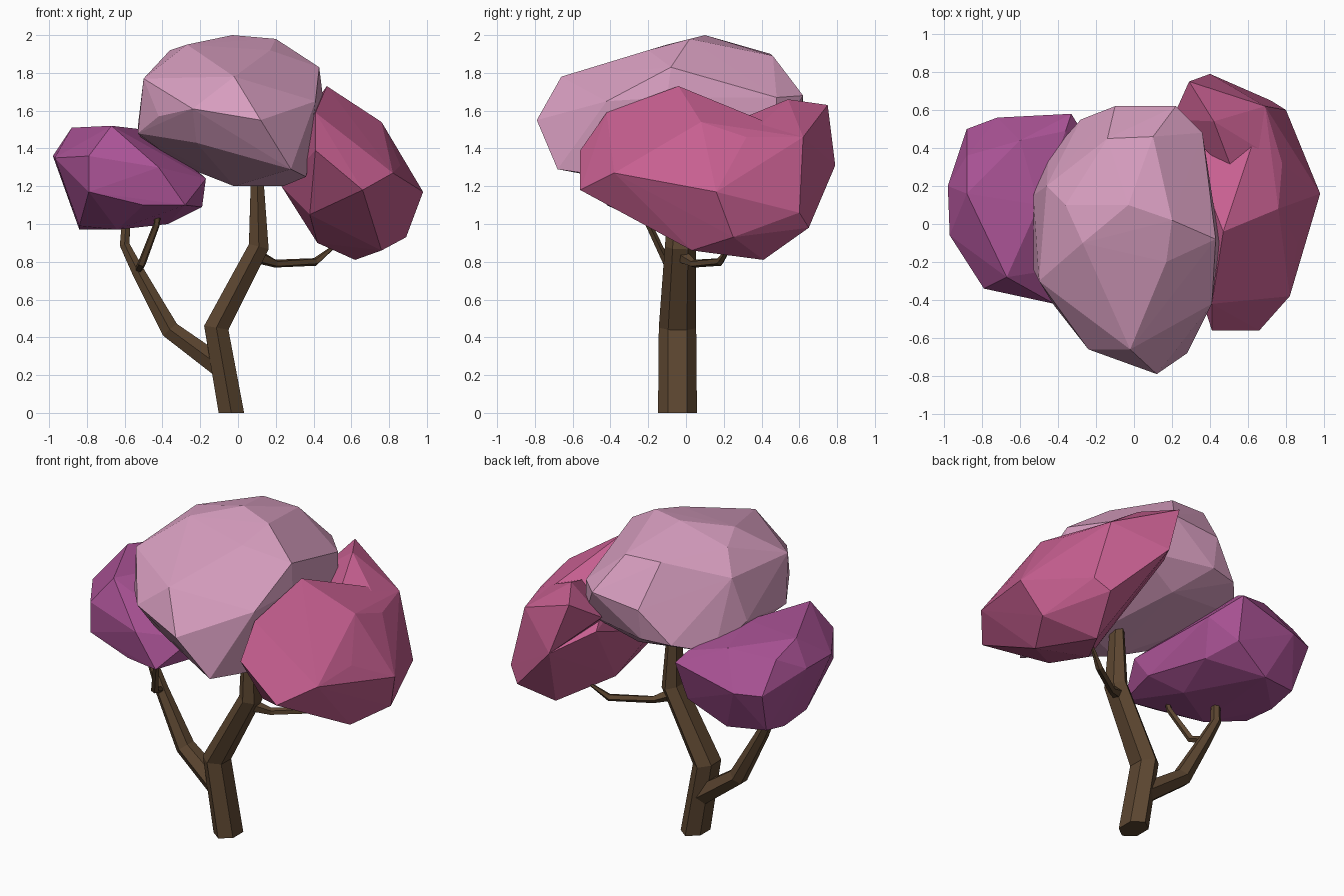
import bpy
import bmesh
from math import cos, sin, tau
from mathutils import Vector

default_cube = bpy.data.objects.get("Cube")
if default_cube:
    bpy.data.objects.remove(default_cube, do_unlink=True)


def make_material(name, red, green, blue):
    material = bpy.data.materials.new(name)
    material.use_nodes = True
    colour = (red, green, blue, 1)
    material.diffuse_color = colour
    shader = material.node_tree.nodes["Principled BSDF"]
    shader.inputs["Base Color"].default_value = colour
    shader.inputs["Roughness"].default_value = 1
    return material


bark = make_material("brown bark", .107, .061, .03)
pale_pink = make_material("pale pink leaves", .69, .345, .53)
deep_pink = make_material("deep pink leaves", .57, .115, .28)
purple = make_material("purple leaves", .40, .085, .30)


def finish_object(name, bm, material):
    """Turn a bmesh into a flat-shaded object of one colour."""
    bmesh.ops.recalc_face_normals(bm, faces=bm.faces[:])
    mesh = bpy.data.meshes.new(name)
    bm.to_mesh(mesh)
    bm.free()
    mesh.materials.append(material)
    obj = bpy.data.objects.new(name, mesh)
    bpy.context.collection.objects.link(obj)
    return obj


def faceted_crown(name, material, corners):
    """Leaf mass: the convex hull of a few corner points."""
    bm = bmesh.new()
    for corner in corners:
        bm.verts.new(corner)
    hull = bmesh.ops.convex_hull(bm, input=bm.verts[:])
    loose = {item for item in hull["geom_interior"] + hull["geom_unused"]
             if isinstance(item, bmesh.types.BMVert)}
    bmesh.ops.delete(bm, geom=list(loose), context="VERTS")
    return finish_object(name, bm, material)


def branch(name, path, radii, sides=6, depth=1.0):
    """Tapered limb: rings lofted along a path, stretched in y by depth."""
    points = [Vector(p) for p in path]
    bm = bmesh.new()
    rings = []
    for i, point in enumerate(points):
        before, after = points[max(i - 1, 0)], points[min(i + 1, len(points) - 1)]
        tangent = (after - before).normalized()
        if point.z == 0:
            tangent = Vector((0, 0, 1))  # level foot on the ground
        across = Vector((0, 1, 0)).cross(tangent).normalized()
        along_y = tangent.cross(across)
        ring = []
        for k in range(sides):
            angle = tau * k / sides
            offset = across * sin(angle) + along_y * cos(angle) * depth
            ring.append(bm.verts.new(point + offset * radii[i]))
        rings.append(ring)
    for low, high in zip(rings, rings[1:]):
        for k in range(sides):
            n = (k + 1) % sides
            bm.faces.new((low[k], low[n], high[n], high[k]))
    bm.faces.new(rings[0])
    bm.faces.new(rings[-1])
    return finish_object(name, bm, bark)


# Trunk and limbs
branch("trunk",
       [(-.035, -.045, 0), (-.115, -.045, .45), (.11, -.03, .88), (.1, -.03, 1.3)],
       [.078, .075, .062, .035], depth=1.32)
branch("left_limb",
       [(-.1, -.03, .25), (-.36, -.01, .44), (-.53, 0, .75), (-.6, .01, .89), (-.59, .02, 1.06)],
       [.065, .055, .038, .03, .024], depth=1.1)
branch("left_twig",
       [(-.53, 0, .75), (-.51, -.1, .79), (-.43, -.2, 1.0), (-.42, -.22, 1.1)],
       [.02, .022, .018, .014], sides=5)
branch("right_twig",
       [(.1, -.02, .83), (.2, .04, .79), (.41, .18, .8), (.52, .24, .89)],
       [.04, .022, .022, .008], sides=5)

# Middle crown
faceted_crown("middle_crown", pale_pink, [
    (-.03, .1, 2), (.2, .02, 1.98), (-.27, -.1, 1.95), (.17, -.2, 1.92), (.1, .46, 1.89),
    (-.36, .1, 1.92), (-.14, .45, 1.9), (-.5, -.3, 1.77), (-.46, .2, 1.79), (-.02, -.66, 1.78),
    (.43, -.08, 1.83), (.22, .28, 1.86), (.41, -.42, 1.65), (.45, -.1, 1.67), (-.1, .62, 1.65),
    (.22, .62, 1.68), (.36, .48, 1.67), (.36, .48, 1.46), (.39, .25, 1.6), (-.45, .36, 1.38),
    (-.28, .55, 1.45), (-.53, .15, 1.52), (-.53, -.24, 1.48), (-.42, -.43, 1.57),
    (-.24, -.66, 1.61), (-.22, -.52, 1.43), (.12, -.79, 1.55), (.28, -.68, 1.29),
    (.36, -.4, 1.25), (.24, -.1, 1.2), (-.02, -.2, 1.2), (-.3, -.1, 1.31), (.05, .4, 1.33),
    (-.1, .59, 1.46)])

# Right crown, with a separate back peak that leaves a valley on top
faceted_crown("right_crown", deep_pink, [
    (.47, -.04, 1.73), (.41, -.42, 1.59), (.53, .18, 1.6), (.4, .79, 1.31), (.76, .08, 1.54),
    (.78, .32, 1.46), (.69, .62, 1.46), (.8, .6, 1.06), (.98, .16, 1.17), (.86, -.1, 1.31),
    (.82, -.38, 1.27), (.66, -.56, 1.18), (.41, -.56, 1.39), (.62, .41, .81), (.89, .25, .93),
    (.72, .65, .98), (.76, .03, .86), (.42, .1, .9), (.38, -.3, 1.05), (.23, 0, 1.2),
    (.24, .55, 1.4)])
faceted_crown("right_crown_peak", deep_pink, [
    (.29, .75, 1.63), (.42, .54, 1.66), (.69, .62, 1.46), (.4, .79, 1.31), (.53, .25, 1.54),
    (.2, .55, 1.5), (.4, .4, 1.3), (.78, .32, 1.46)])

# Left crown
faceted_crown("left_crown", purple, [
    (-.98, .2, 1.36), (-.97, -.06, 1.35), (-.88, .16, 1.51), (-.67, -.28, 1.52), (-.5, .1, 1.5),
    (-.88, .36, 1.45), (-.88, .5, 1.27), (-.72, .56, 1.27), (-.6, .44, 1.48), (-.36, .49, 1.42),
    (-.33, .58, 1.37), (-.22, .4, 1.27), (-.36, .5, 1.12), (-.6, .45, .99), (-.84, .4, 1.01),
    (-.79, -.34, 1.36), (-.79, -.34, 1.17), (-.42, -.42, 1.3), (-.17, -.2, 1.24),
    (-.19, -.1, 1.09), (-.28, -.42, 1.1), (-.28, .3, 1.06), (-.37, 0, 1), (-.84, .22, .97),
    (-.84, 0, .99), (-.64, -.14, .97), (-.5, -.38, 1.1)])
